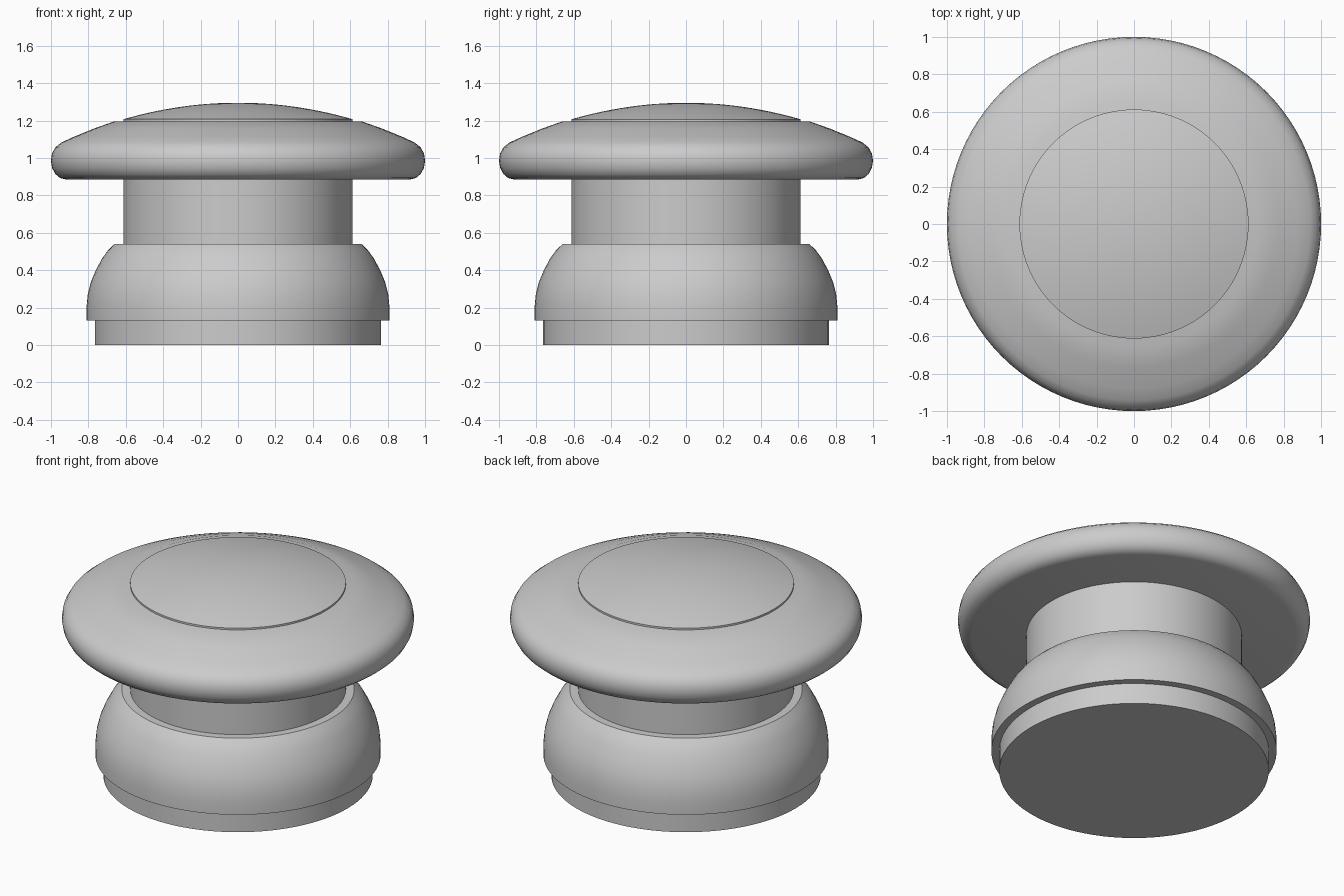
import bpy
import bmesh
from math import cos, sin, tau, radians

cube = bpy.data.objects.get("Cube")
if cube:
    bpy.data.objects.remove(cube, do_unlink=True)

SEGMENTS = 96

grey = bpy.data.materials.new("plain grey")
grey.use_nodes = True
colour = (0.6, 0.6, 0.6, 1)
grey.diffuse_color = colour
grey.node_tree.nodes["Principled BSDF"].inputs["Base Color"].default_value = colour


def lathe(name, profile):
    """Revolve (radius, height) points about z and cap both open ends."""
    bm = bmesh.new()
    rings = []
    for r, z in profile:
        rings.append([bm.verts.new((r * cos(tau * i / SEGMENTS), r * sin(tau * i / SEGMENTS), z))
                      for i in range(SEGMENTS)])
    for low, high in zip(rings, rings[1:]):
        for i in range(SEGMENTS):
            j = (i + 1) % SEGMENTS
            bm.faces.new((low[i], low[j], high[j], high[i]))
    bm.faces.new(rings[0][::-1])
    bm.faces.new(rings[-1])
    mesh = bpy.data.meshes.new(name)
    bm.to_mesh(mesh)
    bm.free()
    mesh.materials.append(grey)
    obj = bpy.data.objects.new(name, mesh)
    bpy.context.collection.objects.link(obj)
    bpy.ops.object.select_all(action="DESELECT")
    obj.select_set(True)
    bpy.context.view_layer.objects.active = obj
    bpy.ops.object.shade_smooth_by_angle(angle=radians(32))
    return obj


# Recessed foot and straight neck
lathe("foot", [(0.765, 0), (0.765, 0.14)])
lathe("neck", [(0.612, 0.5), (0.612, 0.9)])

# Rounded base collar with a flat top rim
lathe("base_collar", [(0.81, 0.13), (0.81, 0.2), (0.803, 0.27), (0.787, 0.335),
                      (0.76, 0.4), (0.725, 0.465), (0.695, 0.506), (0.66, 0.54)])

# Wide cap with a rounded rim and a sloping shoulder
lathe("cap", [(0.92, 0.885), (0.951, 0.893), (0.976, 0.914), (0.993, 0.945),
              (1.0, 0.985), (0.994, 1.024), (0.975, 1.058), (0.943, 1.083),
              (0.88, 1.112), (0.77, 1.157), (0.66, 1.196)])

# Shallow domed disc on top, with a thin lip
STEPS = 14
dome = [(0.612, 1.19)]
for k in range(STEPS):
    t = 1 - k / STEPS
    dome.append((0.612 * t, 1.295 - 0.088 * t * t))
lathe("top_disc", dome)
